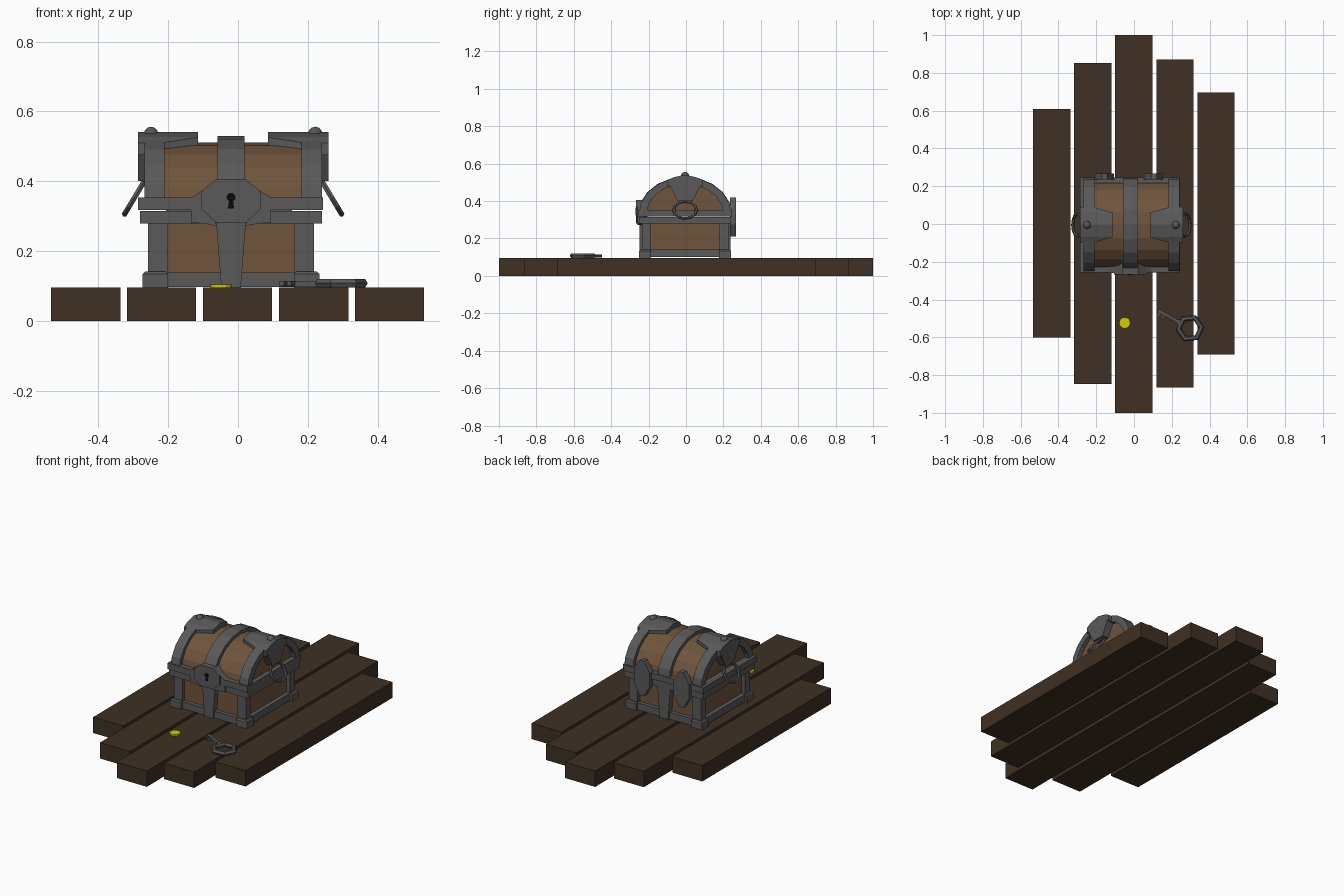
import bpy, bmesh, math
from mathutils import Vector, Matrix

if "Cube" in bpy.data.objects:
    bpy.data.objects.remove(bpy.data.objects["Cube"])


def material(name, rgb):
    m = bpy.data.materials.new(name)
    m.diffuse_color = (*rgb, 1)
    m.use_nodes = True
    m.node_tree.nodes["Principled BSDF"].inputs["Base Color"].default_value = m.diffuse_color
    return m


PLANK = material("dark_wood", (0.05, 0.03, 0.017))
WOOD = material("chest_wood", (0.16, 0.09, 0.045))
IRON = material("iron", (0.1, 0.1, 0.1))
GOLD = material("gold", (0.65, 0.6, 0.0))
BLACK = material("black", (0.003, 0.003, 0.003))
CX, CY = -0.02, -0.005        # chest centre
LX = 0.006                    # small sideways shift of the lid


def finish(name, bm, mat, off=(0, 0, 0)):
    bmesh.ops.recalc_face_normals(bm, faces=bm.faces)
    me = bpy.data.meshes.new(name)
    bm.to_mesh(me)
    bm.free()
    me.materials.append(mat)
    ob = bpy.data.objects.new(name, me)
    ob.location = off
    bpy.context.collection.objects.link(ob)
    return ob


def prism(name, pts, axis, lo, hi, mat, off=(CX, CY, 0)):
    """Extrude a 2D outline along one axis."""
    place = {"x": lambda p, d: (d, p[0], p[1]),
             "y": lambda p, d: (p[0], d, p[1]),
             "z": lambda p, d: (p[0], p[1], d)}[axis]
    bm = bmesh.new()
    a = [bm.verts.new(place(p, lo)) for p in pts]
    b = [bm.verts.new(place(p, hi)) for p in pts]
    n = len(pts)
    bm.faces.new(a)
    bm.faces.new(b)
    for i in range(n):
        bm.faces.new((a[i], a[(i + 1) % n], b[(i + 1) % n], b[i]))
    return finish(name, bm, mat, off)


def box(name, x0, x1, y0, y1, z0, z1, mat, off=(CX, CY, 0)):
    return prism(name, [(x0, y0), (x1, y0), (x1, y1), (x0, y1)], "z", z0, z1, mat, off)


def disc(r, n, cx=0, cy=0):
    return [(cx + r * math.cos(2 * math.pi * i / n), cy + r * math.sin(2 * math.pi * i / n))
            for i in range(n)]


def arch(a, b, n=10, z=0.33):
    return [(-a * math.cos(math.pi * i / n), z + b * math.sin(math.pi * i / n))
            for i in range(n + 1)]


def ring(name, major, minor, n, m, loc, rot, scale=(1, 1, 1)):
    bpy.ops.mesh.primitive_torus_add(major_segments=n, minor_segments=m, major_radius=major,
                                     minor_radius=minor, location=loc, rotation=rot)
    ob = bpy.context.object
    ob.name, ob.scale = name, scale
    ob.data.materials.append(IRON)
    return ob


# floor planks
for i, (x, y0, y1) in enumerate([(-0.436, -0.602, 0.61), (-0.219, -0.848, 0.852), (-0.001, -1, 1),
                                 (0.217, -0.865, 0.87), (0.434, -0.69, 0.695)]):
    box(f"plank_{i + 1}", x - 0.099, x + 0.099, y0, y1, 0, 0.095, PLANK, (0, 0, 0))

# chest body and lid wood
box("body_wood", -0.215, 0.215, -0.21, 0.21, 0.1, 0.29, WOOD)
prism("lid_wood", arch(0.226, 0.181), "x", -0.23 + LX, 0.23 + LX, WOOD)

# iron rims where lid and body meet
box("body_rim", -0.26, 0.26, -0.245, 0.245, 0.279, 0.315, IRON)
box("lid_rim", -0.266, 0.264, -0.252, 0.252, 0.317, 0.353, IRON)

# corner posts with feet
for sx in (-1, 1):
    for sy in (-1, 1):
        px, py = sorted((sx * 0.182, sx * 0.237)), sorted((sy * 0.185, sy * 0.231))
        box("corner_post", *px, *py, 0.1, 0.29, IRON)
        bm = bmesh.new()
        bmesh.ops.create_cube(bm, size=1, matrix=Matrix.Translation((sx * 0.217, sy * 0.213, 0.118))
                              @ Matrix.Diagonal((0.072, 0.064, 0.046, 1)))
        top = [e for e in bm.edges if all(v.co.z > 0.12 for v in e.verts)]
        bmesh.ops.bevel(bm, geom=top, offset=0.007, segments=1, affect="EDGES")
        finish("corner_foot", bm, IRON, (CX, CY, 0))

# base rails between the feet
for s in (-1, 1):
    box("base_rail_long", -0.19, 0.19, *sorted((s * 0.2, s * 0.233)), 0.097, 0.138, IRON)
    box("base_rail_side", *sorted((s * 0.2, s * 0.24)), -0.19, 0.19, 0.1, 0.142, IRON)

# arched lid bands
outer, inner = arch(0.248, 0.198), arch(0.205, 0.162)
for s in (-1, 1):
    x0, x1 = sorted((s * 0.196 + LX, s * 0.254 + LX))
    prism("lid_end_band", outer + inner[::-1], "x", x0, x1, IRON)
prism("lid_centre_band", arch(0.25, 0.2) + inner[::-1], "x", -0.039, 0.039, IRON)

# tapered straps down front and back
for s in (-1, 1):
    y0, y1 = sorted((s * 0.2, s * 0.243))
    prism("body_strap", [(-0.043, 0.29), (0.043, 0.29), (0.028, 0.096), (-0.028, 0.096)],
          "y", y0, y1, IRON)

# lock plate and keyhole
prism("lock_plate", [(-0.085, 0.32), (-0.042, 0.281), (0.042, 0.281), (0.085, 0.32),
                     (0.085, 0.37), (0.042, 0.406), (-0.042, 0.406), (-0.085, 0.37)],
      "y", -0.262, -0.2, IRON)
for s in (-1, 1):
    prism("lock_flare", [(s * 0.04, 0.272), (s * 0.08, 0.279), (s * 0.115, 0.281),
                         (s * 0.115, 0.352), (s * 0.08, 0.375)], "y", -0.255, -0.22, IRON)
prism("keyhole_top", disc(0.013, 10, 0, 0.354), "y", -0.264, -0.255, BLACK)
prism("keyhole_slot", [(-0.005, 0.35), (0.005, 0.35), (0.009, 0.322), (-0.009, 0.322)],
      "y", -0.264, -0.255, BLACK)

# back hinges
for x in (-0.136, 0.124):
    prism("hinge", [(x - 0.05, 0.275), (x - 0.014, 0.21), (x + 0.014, 0.21), (x + 0.05, 0.275),
                    (x + 0.05, 0.36), (x + 0.014, 0.42), (x - 0.014, 0.42), (x - 0.05, 0.36)],
          "y", 0.24, 0.273, IRON)

for s in (-1, 1):
    # shaped plate bent over the lid top
    bm = bmesh.new()
    rows = []
    for y, xi, z in [(-0.094, 0.2, 0.51), (-0.065, 0.1, 0.526), (0, 0.1, 0.541),
                     (0.065, 0.1, 0.526), (0.094, 0.2, 0.51)]:
        rows.append([bm.verts.new((s * x + LX, y, zz)) for x, zz in
                     [(0.273, z), (xi, z), (xi, z - 0.035), (0.273, z - 0.035)]])
    for a, b in zip(rows, rows[1:]):
        for i in range(4):
            bm.faces.new((a[i], a[(i + 1) % 4], b[(i + 1) % 4], b[i]))
    bm.faces.new(rows[0])
    bm.faces.new(rows[-1])
    finish("lid_top_plate", bm, IRON, (CX, CY, 0))
    # plate hanging down the lid end
    x0, x1 = sorted((s * 0.225 + LX, s * 0.273 + LX))
    prism("handle_plate", [(-0.094, 0.505), (-0.04, 0.4), (0.04, 0.4), (0.094, 0.505),
                           (0.065, 0.526), (0, 0.541), (-0.065, 0.526)], "x", x0, x1, IRON)
    # domed stud
    bpy.ops.mesh.primitive_uv_sphere_add(segments=10, ring_count=6, radius=0.022,
                                         location=(CX + LX + s * 0.235, CY, 0.534))
    stud = bpy.context.object
    stud.name = "lid_stud"
    stud.data.materials.append(IRON)
    # hanging ring handle
    t = math.radians(59)
    ring("ring_handle", 0.061, 0.0085, 12, 6, (CX + LX + s * 0.283, CY, 0.352),
         (0, t if s > 0 else math.pi - t, 0), (0.88, 1, 1))

# coin
prism("coin", disc(0.03, 12), "z", 0.095, 0.104, GOLD, (-0.049, -0.524, 0))

# key: six-sided bow, shaft, collar and two teeth
kx, ky, ang = 0.296, -0.552, math.radians(150.5)
ring("key_bow", 0.061, 0.0145, 6, 6, (kx, ky, 0.108), (0, 0, math.radians(5)))
d, n = Vector((math.cos(ang), math.sin(ang))), Vector((-math.sin(ang), math.cos(ang)))


def key_part(name, a0, a1, b0, b1, z0, z1):
    pts = [d * a + n * b for a, b in [(a0, b0), (a1, b0), (a1, b1), (a0, b1)]]
    prism(name, pts, "z", z0, z1, IRON, (kx, ky, 0))


key_part("key_shaft", 0.05, 0.194, -0.008, 0.008, 0.099, 0.115)
key_part("key_collar", 0.055, 0.075, -0.013, 0.013, 0.097, 0.119)
key_part("key_tooth", 0.148, 0.16, 0, 0.032, 0.1, 0.114)
key_part("key_tooth", 0.172, 0.186, 0, 0.03, 0.1, 0.114)
